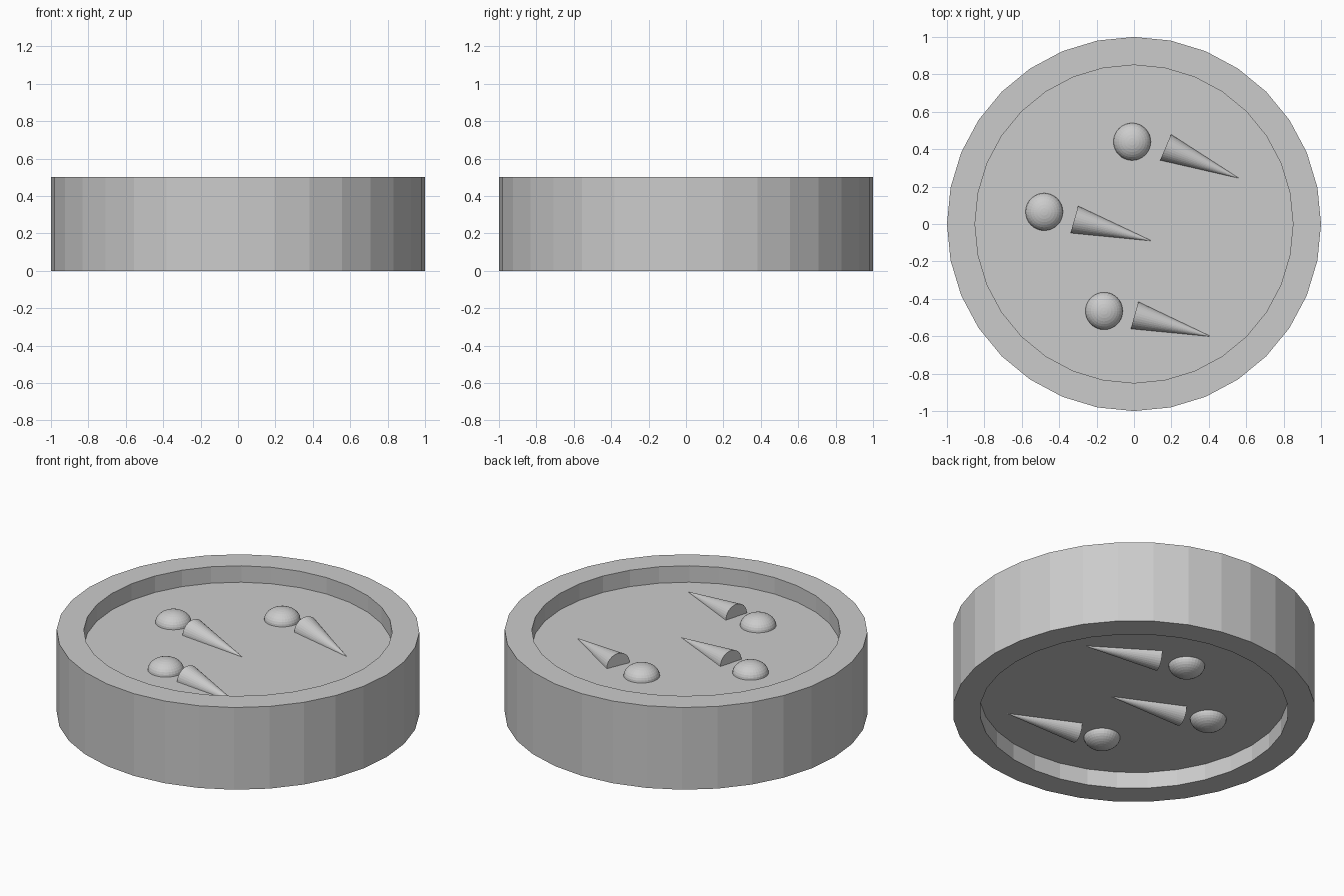
import bpy
import bmesh
from math import cos, sin, pi
from mathutils import Vector, Matrix

cube = bpy.data.objects.get("Cube")
if cube:
    bpy.data.objects.remove(cube)

SIDES = 32
grey = bpy.data.materials.new("light grey")
grey.use_nodes = True
colour = (0.6, 0.6, 0.6, 1)
grey.diffuse_color = colour
grey.node_tree.nodes["Principled BSDF"].inputs["Base Color"].default_value = colour


def add_object(name, bm):
    bmesh.ops.recalc_face_normals(bm, faces=bm.faces)
    mesh = bpy.data.meshes.new(name)
    bm.to_mesh(mesh)
    bm.free()
    mesh.materials.append(grey)
    obj = bpy.data.objects.new(name, mesh)
    bpy.context.collection.objects.link(obj)
    return obj


# Drum body: one profile swept into rings, with a recess above and below
profile = [(0.85, 0.1), (0.85, 0), (1, 0), (1, 0.5), (0.85, 0.5), (0.85, 0.4)]
bm = bmesh.new()
rings = []
for r, z in profile:
    angles = [2 * pi * i / SIDES for i in range(SIDES)]
    rings.append([bm.verts.new((r * cos(a), r * sin(a), z)) for a in angles])
for low, high in zip(rings, rings[1:]):
    for i in range(SIDES):
        j = (i + 1) % SIDES
        bm.faces.new((low[i], low[j], high[j], high[i]))
bm.faces.new(rings[0])
bm.faces.new(rings[-1])
add_object("drum_body", bm)


def add_dome(name, x, y, z):
    bm = bmesh.new()
    place = Matrix.Translation((x, y, z)) @ Matrix.Diagonal((1, 1, 0.68, 1))
    bmesh.ops.create_uvsphere(bm, u_segments=SIDES, v_segments=16, radius=0.1, matrix=place)
    add_object(name, bm)


def add_spike(name, base, tip, z):
    start, end = Vector((*base, z)), Vector((*tip, z))
    axis = end - start
    turn = axis.to_track_quat("Z", "Y").to_matrix().to_4x4()
    bm = bmesh.new()
    bmesh.ops.create_cone(bm, cap_ends=True, segments=SIDES, radius1=0.075, radius2=0,
                          depth=axis.length,
                          matrix=Matrix.Translation((start + end) / 2) @ turn)
    bmesh.ops.remove_doubles(bm, verts=bm.verts, dist=0.0001)
    add_object(name, bm)


# Domes and lying spikes, half sunk into both recessed floors
marks = {
    "back": ((-0.01, 0.44), (0.169, 0.41), (0.563, 0.244)),
    "middle": ((-0.48, 0.065), (-0.319, 0.024), (0.097, -0.091)),
    "front": ((-0.16, -0.465), (0.003, -0.488), (0.413, -0.602)),
}
for side, floor in (("upper", 0.4), ("lower", 0.1)):
    for row, (dome, base, tip) in marks.items():
        add_dome(f"{side}_{row}_dome", *dome, floor)
        add_spike(f"{side}_{row}_spike", base, tip, floor)
